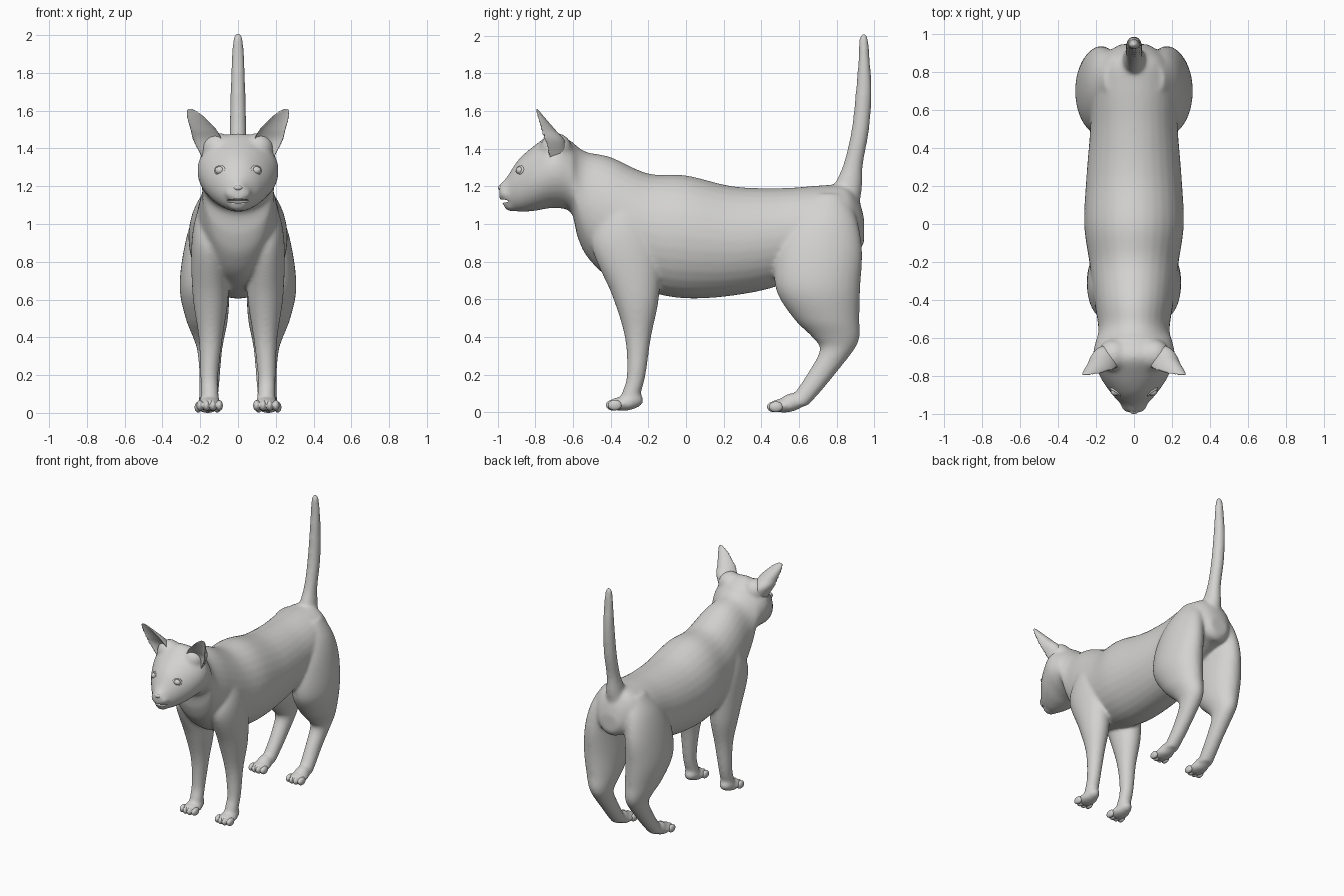
import bpy, bmesh, math
from mathutils import Vector, Matrix

default_cube = bpy.data.objects.get("Cube")
if default_cube:
    bpy.data.objects.remove(default_cube, do_unlink=True)

# One plain colour for the whole animal
grey = bpy.data.materials.new("soft_grey")
grey.use_nodes = True
colour = (.65, .645, .635, 1)
grey.diffuse_color = colour
grey.node_tree.nodes["Principled BSDF"].inputs["Base Color"].default_value = colour


def spline(sections, steps=6):
    """Smoothly interpolate a list of equal-length sections."""
    padded = [sections[0]] + list(sections) + [sections[-1]]
    result = []
    for before, start, end, after in zip(padded, padded[1:], padded[2:], padded[3:]):
        for step in range(steps):
            t = step / steps
            result.append([
                b + t * (c - a) / 2
                + t * t * (2 * a - 5 * b + 4 * c - d) / 2
                + t ** 3 * (3 * b - a - 3 * c + d) / 2
                for a, b, c, d in zip(before, start, end, after)])
    return result + [list(sections[-1])]


def loft(bm, sections, axis, side=1, cup=None, sides=32):
    """Skin ellipses (x, y, z, radius, radius) lying across the given axis."""
    rings = []
    for x, y, z, wide, deep in spline(sections):
        ring = []
        for i in range(sides):
            angle = math.tau * i / sides
            u, v = math.cos(angle) * wide, math.sin(angle)
            if cup is not None and v < 0:
                v *= -cup
            v *= deep
            offset = Vector((u, 0, v)) if axis == "Y" else Vector((u, v, 0))
            point = Vector((x, y, z)) + offset
            point.x *= side
            ring.append(bm.verts.new(point))
        rings.append(ring)
    for lower, upper in zip(rings, rings[1:]):
        for i in range(sides):
            j = (i + 1) % sides
            bm.faces.new((lower[i], lower[j], upper[j], upper[i]))
    bm.faces.new(rings[0])
    bm.faces.new(rings[-1])


def blob(bm, centre, scale):
    """Add a stretched sphere."""
    matrix = Matrix.Translation(centre) @ Matrix.Diagonal((*scale, 1))
    bmesh.ops.create_uvsphere(bm, u_segments=24, v_segments=16, radius=1, matrix=matrix)


def finish(bm, name, voxel=None, smoothing=0):
    """Turn the bmesh into an object, optionally fused into one soft skin."""
    bmesh.ops.recalc_face_normals(bm, faces=bm.faces[:])
    mesh = bpy.data.meshes.new(name)
    bm.to_mesh(mesh)
    bm.free()
    mesh.materials.append(grey)
    mesh.shade_smooth()
    obj = bpy.data.objects.new(name, mesh)
    bpy.context.collection.objects.link(obj)
    if voxel:
        fuse = obj.modifiers.new("fuse", "REMESH")
        fuse.mode = "VOXEL"
        fuse.voxel_size = voxel
        fuse.use_smooth_shade = True
        soften = obj.modifiers.new("soften", "SMOOTH")
        soften.factor = .5
        soften.iterations = smoothing
    return obj


# Head, neck and trunk outline: y, underside, top, half width
trunk = [
    (-.99, 1.13, 1.21, .035), (-.95, 1.09, 1.25, .065), (-.89, 1.065, 1.34, .12),
    (-.8, 1.07, 1.42, .18), (-.7, 1.085, 1.48, .215), (-.61, 1.06, 1.44, .2),
    (-.575, .93, 1.41, .19), (-.52, .82, 1.38, .19), (-.4, .71, 1.355, .21),
    (-.2, .64, 1.268, .235), (0, .605, 1.258, .262), (.25, .62, 1.2, .25),
    (.5, .675, 1.19, .23), (.72, .79, 1.205, .22), (.85, .85, 1.205, .18),
    (.915, .86, 1.13, .12), (.945, .9, 1.03, .07)]
# Limbs, tail and ear: x, y, z, half width, half depth
tail = [
    (0, .84, 1.1, .08, .08), (0, .86, 1.2, .06, .075), (0, .888, 1.32, .045, .052),
    (0, .925, 1.5, .044, .047), (0, .943, 1.7, .04, .043), (0, .945, 1.87, .034, .031),
    (0, .943, 1.98, .026, .024), (0, .943, 2.01, .012, .012)]
front_leg = [
    (.1, -.35, 1.2, .05, .05), (.135, -.33, 1.05, .085, .12), (.15, -.32, .88, .097, .18),
    (.145, -.267, .62, .095, .125), (.145, -.255, .4, .064, .07), (.152, -.264, .2, .048, .05),
    (.15, -.29, .1, .048, .05), (.15, -.305, .03, .05, .045)]
hind_leg = [
    (.1, .76, 1.16, .06, .08), (.14, .735, 1.03, .1, .17), (.17, .71, .86, .118, .225),
    (.177, .7, .66, .132, .225), (.165, .745, .5, .112, .175), (.155, .795, .4, .083, .126),
    (.15, .8, .33, .066, .09), (.15, .715, .2, .055, .074), (.155, .64, .1, .052, .066),
    (.16, .59, .035, .05, .055)]
ear = [
    (.135, -.735, 1.35, .055, .1), (.16, -.758, 1.44, .077, .115),
    (.183, -.775, 1.5, .07, .082), (.22, -.79, 1.56, .05, .045),
    (.246, -.797, 1.6, .028, .018), (.257, -.802, 1.615, .01, .008)]
paws = (("front", .15, -.335, .045), ("hind", .16, .52, .036))

# Body: trunk, tail, legs, brow, muzzle and paw pads fused into one skin
bm = bmesh.new()
loft(bm, [(0, y, (low + top) / 2, wide, (top - low) / 2) for y, low, top, wide in trunk], "Y")
loft(bm, tail, "Z")
for side in (1, -1):
    loft(bm, front_leg, "Z", side)
    loft(bm, hind_leg, "Z", side)
    blob(bm, (.105 * side, -.69, 1.4), (.085, .085, .083))
    blob(bm, (.03 * side, -.95, 1.16), (.04, .04, .035))
    for end, x, y, z in paws:
        blob(bm, (x * side, y, z), (.062, .085, .037))
        blob(bm, (x * side, y + .045, z + .02), (.052, .065, .046))
blob(bm, (0, -.925, 1.105), (.055, .045, .038))
body = finish(bm, "body", .01, 16)

# Mouth: a thin slot carved under the muzzle
bm = bmesh.new()
blob(bm, (0, -.97, 1.122), (.07, .05, .01))
mouth_cutter = finish(bm, "mouth_cutter")
mouth_cutter.hide_render = True
carve = body.modifiers.new("mouth", "BOOLEAN")
carve.operation = "DIFFERENCE"
carve.object = mouth_cutter
bpy.context.view_layer.objects.active = body
for modifier in list(body.modifiers):
    bpy.ops.object.modifier_apply(modifier=modifier.name)
bpy.data.objects.remove(mouth_cutter, do_unlink=True)

# Nose
bm = bmesh.new()
blob(bm, (0, -.978, 1.192), (.026, .02, .016))
finish(bm, "nose")

for side, label in ((1, "left"), (-1, "right")):
    # Ear with a hollow facing forward
    bm = bmesh.new()
    loft(bm, ear, "Z", side, cup=.35)
    finish(bm, label + "_ear", .006, 3)

    # Eye and the lid around it
    centre = Vector((.096 * side, -.882, 1.284))
    facing = Vector((.55 * side, -.8, .25))
    bm = bmesh.new()
    blob(bm, centre, (.026, .02, .021))
    finish(bm, label + "_eye")
    bpy.ops.mesh.primitive_torus_add(
        major_segments=32, minor_segments=12, major_radius=.028, minor_radius=.008,
        location=centre, rotation=facing.to_track_quat("Z", "Y").to_euler())
    lid = bpy.context.object
    lid.name = label + "_eyelid"
    lid.scale.y = .75
    lid.data.materials.append(grey)
    lid.data.shade_smooth()

    # Four toes on each paw
    for end, x, y, z in paws:
        bm = bmesh.new()
        for toe in (-1.5, -.5, .5, 1.5):
            reach = .058 - .01 * abs(toe)
            blob(bm, (x * side + toe * .034, y - reach, z - .006), (.019, .038, .029))
        finish(bm, label + "_" + end + "_toes", .005, 2)
